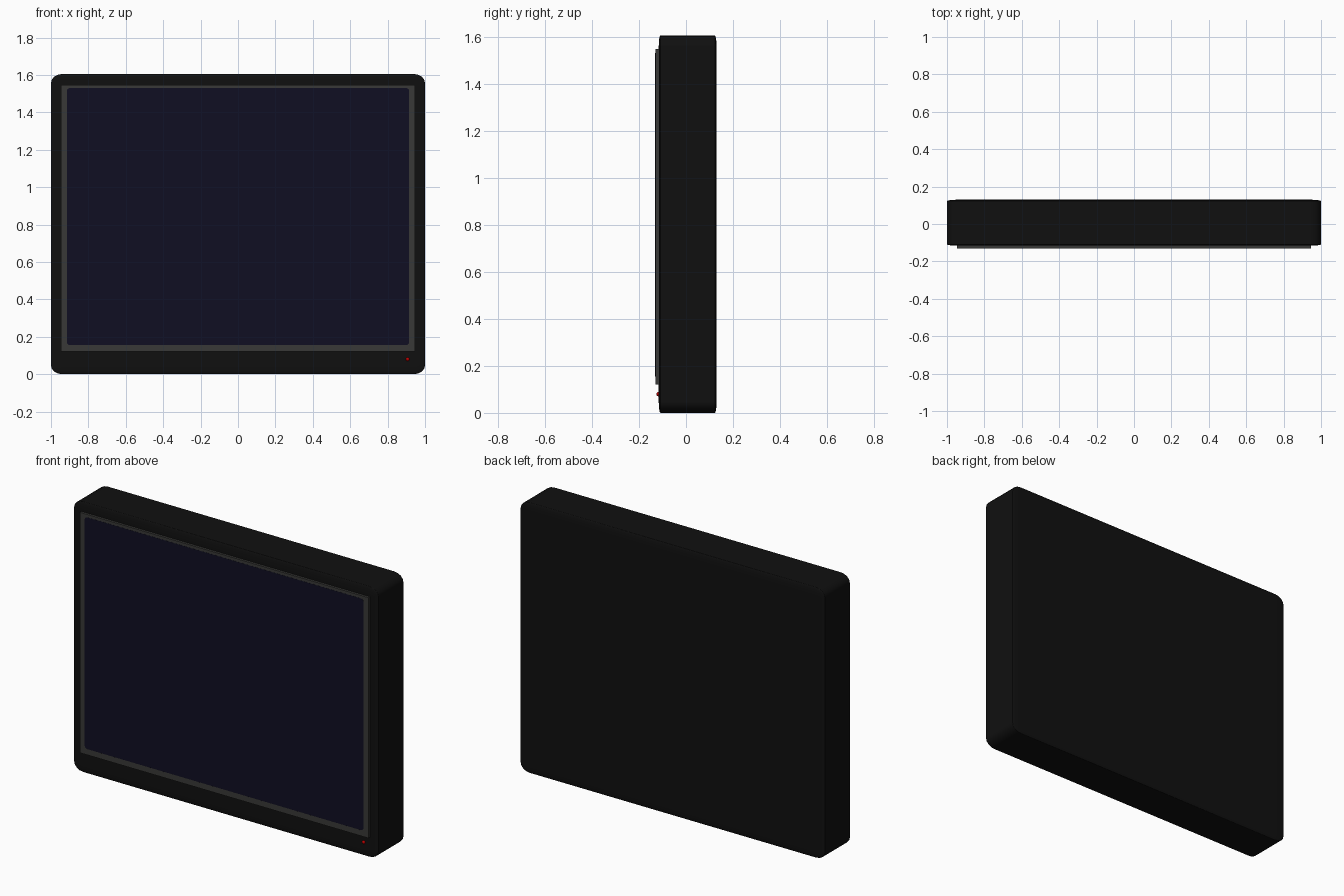
import bpy

if "Cube" in bpy.data.objects:
    bpy.data.objects.remove(bpy.data.objects["Cube"])


def material(name, color):
    mat = bpy.data.materials.new(name)
    mat.diffuse_color = (*color, 1)
    mat.use_nodes = True
    mat.node_tree.nodes["Principled BSDF"].inputs["Base Color"].default_value = mat.diffuse_color
    return mat


def box(name, low, high, mat, bevel=0.0, segments=4):
    """Box between two corners; the bevel is relative to the box's proportions."""
    bpy.ops.mesh.primitive_cube_add(size=1, location=[(a + b) / 2 for a, b in zip(low, high)])
    obj = bpy.context.object
    obj.name = name
    obj.scale = [b - a for a, b in zip(low, high)]
    obj.data.materials.append(mat)
    if bevel:
        for poly in obj.data.polygons:
            poly.use_smooth = True
        mod = obj.modifiers.new("rounded_edges", 'BEVEL')
        mod.width = bevel
        mod.segments = segments
        mod.limit_method = 'NONE'
        mod.harden_normals = True
    return obj


black = material("black_plastic", (0.005, 0.005, 0.005))
grey = material("bezel_grey", (0.04, 0.04, 0.038))
navy = material("screen_glass", (0.005, 0.0045, 0.016))
red = material("power_red", (0.5, 0.0, 0.0))

# Main casing with rounded corners
box("casing", (-1, -0.116, 0), (1, 0.13, 1.605), black, 0.03)

# Raised bezel and the glass set in it
box("bezel", (-0.947, -0.13, 0.12), (0.947, -0.10, 1.547), grey)
box("screen", (-0.915, -0.131, 0.155), (0.915, -0.11, 1.53), navy, 0.01, 3)

# Power light in the lower right corner
bpy.ops.mesh.primitive_uv_sphere_add(segments=16, ring_count=8, radius=0.01,
                                     location=(0.907, -0.116, 0.08))
light = bpy.context.object
light.name = "power_light"
light.data.materials.append(red)
bpy.ops.object.shade_smooth()
